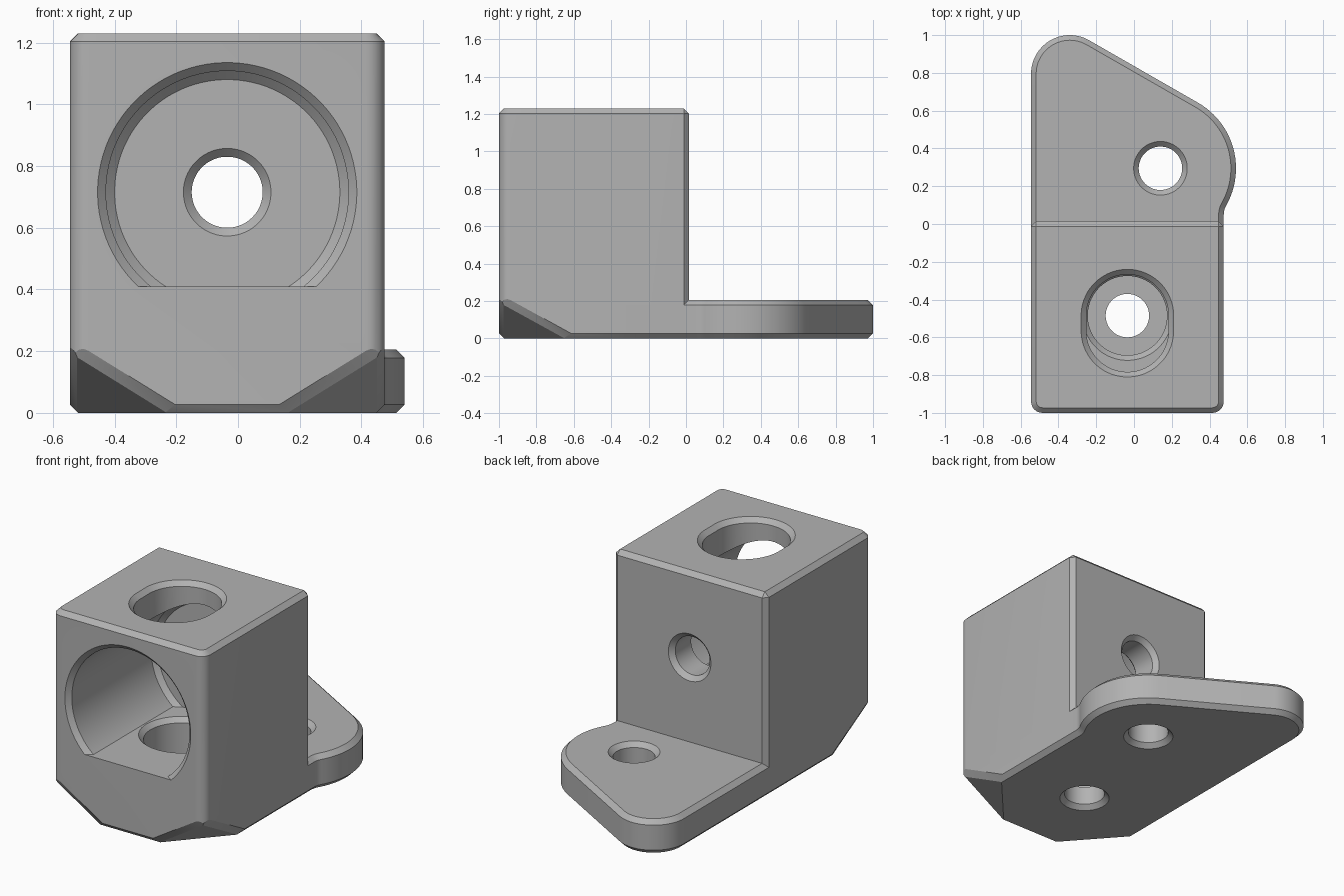
import bpy, bmesh
from math import sin, cos, pi, radians
from mathutils import Matrix, Vector

if "Cube" in bpy.data.objects:
    bpy.data.objects.remove(bpy.data.objects["Cube"], do_unlink=True)

CH = 0.027                     # common chamfer
LEFT, RIGHT, MID = -0.545, 0.475, -0.035
FRONT, BACK, TOP, PLATE = -1.0, 0.015, 1.23, 0.205

grey = bpy.data.materials.new("plain_grey")
grey.use_nodes = True
grey.diffuse_color = (0.45, 0.45, 0.45, 1)
grey.node_tree.nodes["Principled BSDF"].inputs["Base Color"].default_value = (0.45, 0.45, 0.45, 1)


def finish(bm, name):
    bmesh.ops.recalc_face_normals(bm, faces=bm.faces)
    mesh = bpy.data.meshes.new(name)
    bm.to_mesh(mesh)
    bm.free()
    mesh.materials.append(grey)
    obj = bpy.data.objects.new(name, mesh)
    bpy.context.collection.objects.link(obj)
    return obj


def arc(cx, cy, r, start, end, steps):
    angles = [radians(start + (end - start) * i / steps) for i in range(steps + 1)]
    return [(cx + r * cos(a), cy + r * sin(a)) for a in angles]


def chamfered_prism(outline, height):
    bm = bmesh.new()
    face = bm.faces.new([bm.verts.new((x, y, 0)) for x, y in outline])
    ext = bmesh.ops.extrude_face_region(bm, geom=[face])
    bmesh.ops.translate(bm, vec=(0, 0, height),
                        verts=[g for g in ext["geom"] if isinstance(g, bmesh.types.BMVert)])
    bmesh.ops.recalc_face_normals(bm, faces=bm.faces)
    sharp = [e for e in bm.edges if e.calc_face_angle(0) > radians(40)]
    bmesh.ops.bevel(bm, geom=sharp, offset=CH, offset_type='OFFSET', segments=1,
                    profile=0.5, affect='EDGES', clamp_overlap=False)
    return bm


def slice_off(bm, point, normal):
    bmesh.ops.bisect_plane(bm, geom=bm.verts[:] + bm.edges[:] + bm.faces[:], dist=1e-5,
                           plane_co=point, plane_no=normal, clear_outer=True)
    bmesh.ops.holes_fill(bm, edges=[e for e in bm.edges if e.is_boundary], sides=0)


def lathe(profile, centre, along_y=False, segments=64):
    """Closed solid of revolution from (radius, position) pairs."""
    bm = bmesh.new()
    rings = []
    for r, t in profile:
        pts = arc(0, 0, r, 180 / segments, 360 + 180 / segments, segments)[:-1]
        rings.append([bm.verts.new((x, y, t)) for x, y in pts])
    for a, b in zip(rings, rings[1:]):
        for i in range(segments):
            j = (i + 1) % segments
            bm.faces.new((a[i], a[j], b[j], b[i]))
    bm.faces.new(rings[0][::-1])
    bm.faces.new(rings[-1])
    turn = Matrix.Rotation(-pi / 2, 4, 'X') if along_y else Matrix()
    bm.transform(Matrix.Translation(centre) @ turn)
    bmesh.ops.recalc_face_normals(bm, faces=bm.faces)
    return bm


def combine(target, tool, operation):
    mod = target.modifiers.new(tool.name, 'BOOLEAN')
    mod.operation, mod.solver, mod.object = operation, 'EXACT', tool
    bpy.context.view_layer.objects.active = target
    bpy.ops.object.modifier_apply(modifier=mod.name)
    bpy.data.objects.remove(tool, do_unlink=True)


def hole_profile(low, high, r=0.115, c=CH, chamfer_low=True, chamfer_high=True):
    """Drill shape, flared past each chamfered end."""
    start = [(r + 2 * c, low - c), (r, low + c)] if chamfer_low else [(r, low - c)]
    end = [(r, high - c), (r + 2 * c, high + c)] if chamfer_high else [(r, high + c)]
    return start + end


# Main block with rounded front edges
R = 0.06
outline = (arc(LEFT + R, FRONT + R, R, 180, 270, 6) + arc(RIGHT - R, FRONT + R, R, 270, 360, 6)
           + [(RIGHT, BACK), (LEFT, BACK)])
bm = chamfered_prism(outline, TOP)

# Sloped cuts at the lower front corners, with softened borders
for side, x in ((1, RIGHT), (-1, LEFT)):
    corner = Vector((x, FRONT, 0.208))
    slope = Vector((0.62 * side, -0.55, -1)).normalized()
    slice_off(bm, corner, slope)
    for wall in (Vector((0, -1, 0)), Vector((side, 0, 0))):
        border = (slope + wall).normalized()
        slice_off(bm, corner - border * 0.014, border)
bracket = finish(bm, "mounting_bracket")

# Mounting plate behind the block
EAR = (0.14, 0.295)
outline = ([(LEFT, -0.3), (RIGHT, -0.3)]
           + arc(0.575, 0.0485, 0.1, 180, 150.5, 5)
           + arc(*EAR, 0.4, -29.5, 60, 24)[1:]
           + arc(-0.34, 0.795, 0.205, 60, 180, 24))
combine(bracket, finish(chamfered_prism(outline, PLATE), "plate"), 'UNION')

# Large front bore with a flat floor
FLOOR, BORE_Z, BORE_END = 0.41, 0.715, -0.19
bm = lathe([(0.447, FRONT - CH), (0.393, FRONT + CH), (0.393, BORE_END - CH), (0.365, BORE_END)],
           (MID, 0, BORE_Z), along_y=True, segments=96)
slice_off(bm, (0, 0, FLOOR), (0, 0, -1))
combine(bracket, finish(bm, "bore"), 'DIFFERENCE')

# Slotted opening in the top
SCREW_Y = -0.485
bm = lathe(hole_profile(0.8, TOP, r=0.218, chamfer_low=False), (MID, SCREW_Y, 0))
for v in bm.verts:
    if v.co.y < SCREW_Y:
        v.co.y -= 0.08
combine(bracket, finish(bm, "top_slot"), 'DIFFERENCE')

# Screw recess in the bore floor, then the three through holes
bm = lathe([(0.21, 0.14), (0.21, FLOOR - CH), (0.264, FLOOR + CH)], (MID, SCREW_Y, 0))
combine(bracket, finish(bm, "screw_recess"), 'DIFFERENCE')
bm = lathe(hole_profile(0, 0.2, chamfer_high=False), (MID, SCREW_Y, 0))
combine(bracket, finish(bm, "block_hole"), 'DIFFERENCE')
bm = lathe(hole_profile(0, PLATE), (*EAR, 0))
combine(bracket, finish(bm, "plate_hole"), 'DIFFERENCE')
bm = lathe(hole_profile(BORE_END, BACK), (MID, 0, BORE_Z), along_y=True)
combine(bracket, finish(bm, "rear_hole"), 'DIFFERENCE')

# Smooth the curved walls, keep the machined edges crisp
bpy.ops.object.select_all(action='DESELECT')
bracket.select_set(True)
bpy.context.view_layer.objects.active = bracket
bpy.ops.object.shade_smooth_by_angle(angle=radians(25))
